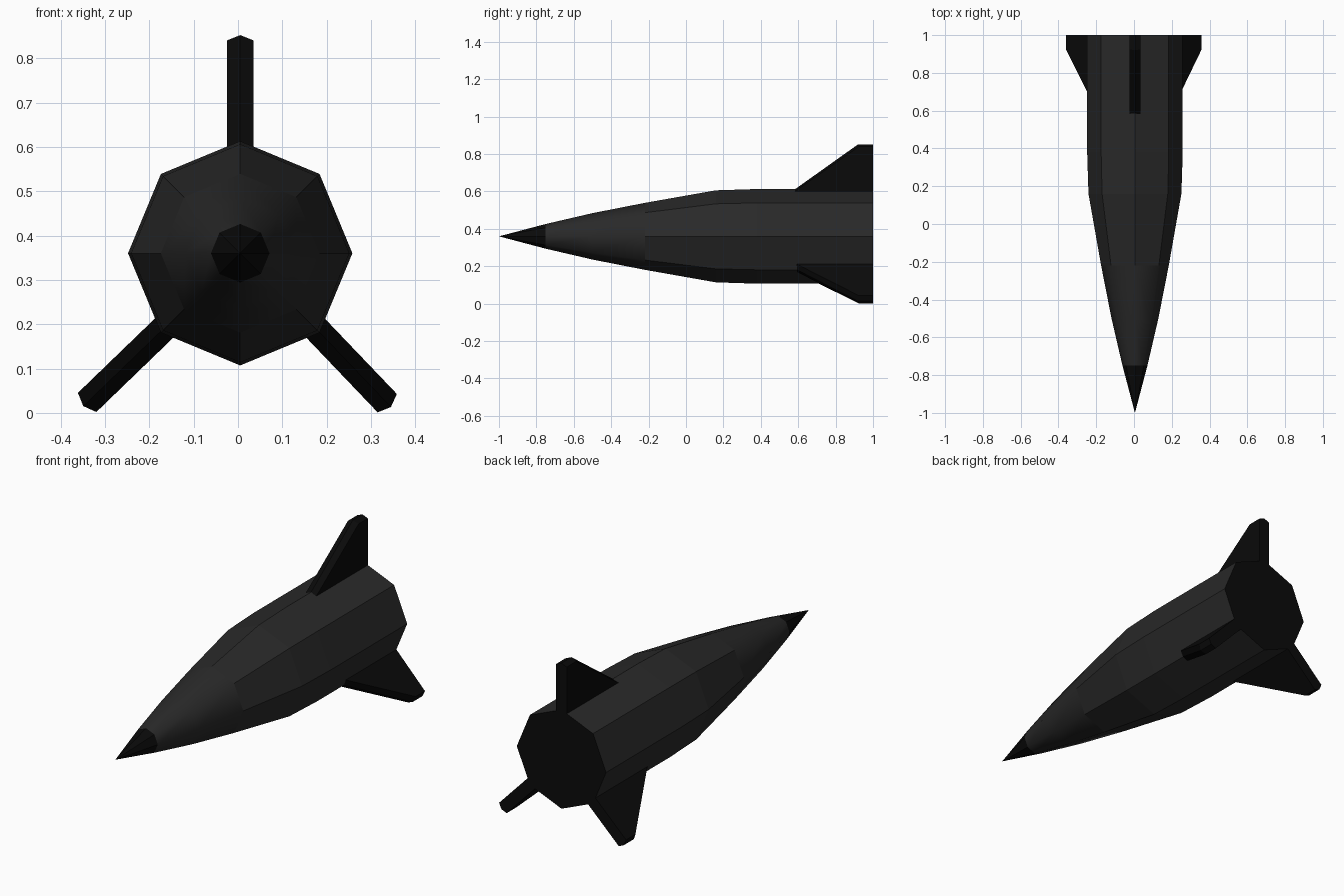
import bpy, bmesh
from math import cos, sin, radians, pi

if "Cube" in bpy.data.objects:
    bpy.data.objects.remove(bpy.data.objects["Cube"])

CX, CZ, SIDES = 0.005, 0.36, 8


def material(name, v):
    m = bpy.data.materials.new(name)
    m.diffuse_color = (v, v, v, 1)
    m.use_nodes = True
    m.node_tree.nodes["Principled BSDF"].inputs["Base Color"].default_value = m.diffuse_color
    return m


hull_mat = material("dark_grey", 0.022)
black_mat = material("black", 0.003)


def finish(name, bm, mat, smooth=False):
    bmesh.ops.recalc_face_normals(bm, faces=bm.faces)
    for f in bm.faces:
        f.smooth = smooth
    me = bpy.data.meshes.new(name)
    bm.to_mesh(me)
    bm.free()
    me.materials.append(mat)
    ob = bpy.data.objects.new(name, me)
    bpy.context.collection.objects.link(ob)
    return ob


def lathe(name, profile, mat, smooth=False, cap=False):
    """Octagonal rings along y from (y, radius) pairs."""
    bm = bmesh.new()
    rings = []
    for y, r in profile:
        rings.append([bm.verts.new((CX + r * cos(2 * pi * i / SIDES), y,
                                    CZ + r * sin(2 * pi * i / SIDES)))
                      for i in range(SIDES)])
    for a, b in zip(rings, rings[1:]):
        for i in range(SIDES):
            j = (i + 1) % SIDES
            bm.faces.new((a[i], a[j], b[j], b[i]))
    back = bm.faces.new(rings[-1]) if cap else None
    bmesh.ops.remove_doubles(bm, verts=bm.verts, dist=1e-5)
    if cap:
        back.material_index = 1
    return finish(name, bm, mat, smooth)


def fin(name, angle, cz):
    """Thick swept fin with a ridge along its leading edge and tip."""
    side = [(0.525, 0.2), (0.925, 0.48), (1.0, 0.48), (1.0, 0.2)]
    ridge = [(0.51, 0.2), (0.92, 0.492), (1.0, 0.492), (1.0, 0.2)]
    a = radians(angle)
    bm = bmesh.new()
    loops = []
    for t, outline in ((-0.03, side), (0, ridge), (0.03, side)):
        loops.append([bm.verts.new((CX + r * cos(a) - t * sin(a), y,
                                    cz + r * sin(a) + t * cos(a)))
                      for y, r in outline])
    for p, q in zip(loops, loops[1:]):
        for i in range(4):
            j = (i + 1) % 4
            bm.faces.new((p[i], p[j], q[j], q[i]))
    bm.faces.new(loops[0])
    bm.faces.new(loops[-1])
    return finish(name, bm, black_mat)


# Nose: black point, then a smooth-shaded cone
lathe("nose_tip", [(-1.0, 0.0), (-0.75, 0.066)], black_mat)
lathe("nose_cone", [(-0.75, 0.066), (-0.5, 0.124), (-0.22, 0.179)],
      hull_mat, smooth=True)

# Faceted hull with a black rear plate
hull = lathe("hull", [(-0.22, 0.179), (0.16, 0.246), (0.38, 0.253), (1.0, 0.253)],
             hull_mat, cap=True)
hull.data.materials.append(black_mat)

# Three tail fins
fin("top_fin", 90, CZ)
fin("lower_left_fin", 224, 0.357)
fin("lower_right_fin", -46.3, 0.369)
